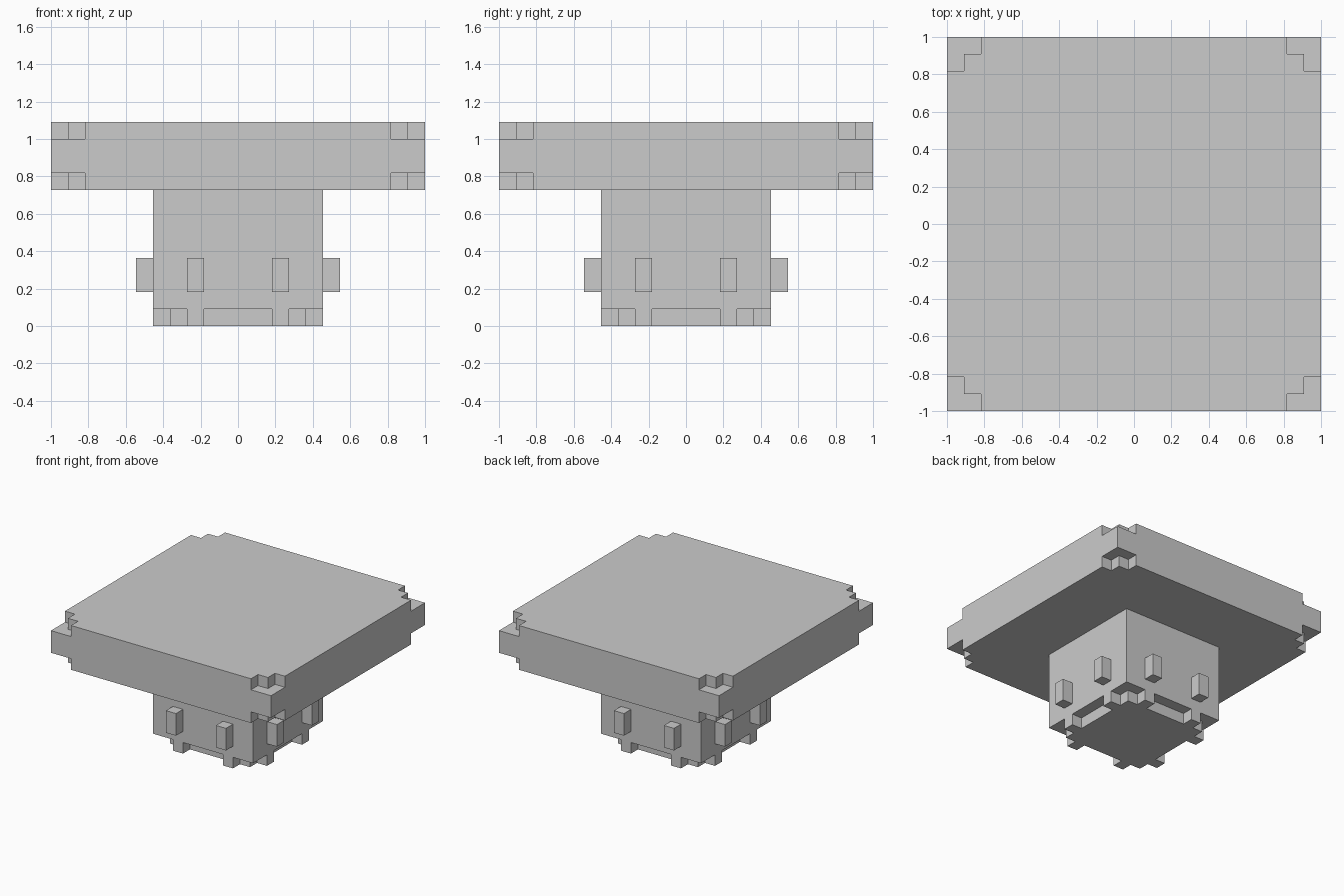
import bpy, bmesh

if "Cube" in bpy.data.objects:
    bpy.data.objects.remove(bpy.data.objects["Cube"])

U = 2 / 22  # one block of the grid


def prism(bm, profile, z0, z1):
    """Extrude a flat outline (in blocks) from z0 to z1."""
    face = bm.faces.new([bm.verts.new((x * U, y * U, z0 * U)) for x, y in profile])
    top = bmesh.ops.extrude_face_region(bm, geom=[face])["geom"]
    bmesh.ops.translate(bm, vec=(0, 0, (z1 - z0) * U),
                        verts=[v for v in top if isinstance(v, bmesh.types.BMVert)])


def rect(x0, x1, y0, y1):
    return [(x0, y0), (x1, y0), (x1, y1), (x0, y1)]


def make(name, prisms):
    bm = bmesh.new()
    for p in prisms:
        prism(bm, *p)
    bmesh.ops.recalc_face_normals(bm, faces=bm.faces)
    mesh = bpy.data.meshes.new(name)
    bm.to_mesh(mesh)
    bm.free()
    obj = bpy.data.objects.new(name, mesh)
    bpy.context.collection.objects.link(obj)
    return obj


def corner_steps(half, z0, z1):
    """Stepped notches for the four corners of a square block."""
    h, o = half, half + 0.5
    step = [(h - 2, o), (h - 2, h - 1), (h - 1, h - 1), (h - 1, h - 2), (o, h - 2), (o, o)]
    return [([(sx * x, sy * y) for x, y in step], z0, z1)
            for sx in (-1, 1) for sy in (-1, 1)]


def turned(profile):
    """The outline repeated on all four sides."""
    sides = []
    for _ in range(4):
        sides.append(profile)
        profile = [(-y, x) for x, y in profile]
    return sides


def carve(obj, prisms):
    cutter = make(obj.name + "_cutter", prisms)
    cutter.hide_render = True
    mod = obj.modifiers.new("notches", 'BOOLEAN')
    mod.operation = 'DIFFERENCE'
    mod.solver = 'EXACT'
    mod.object = cutter
    bpy.context.view_layer.objects.active = obj
    bpy.ops.object.modifier_apply(modifier=mod.name)
    bpy.data.objects.remove(cutter)


# Wide top slab, corners notched above and below
slab = make("top_slab", [(rect(-11, 11, -11, 11), 8, 12)])
carve(slab, corner_steps(11, 11, 12.5) + corner_steps(11, 7.5, 9))

# Square base with notched corners and a recess under each side
base = make("base", [(rect(-5, 5, -5, 5), 0, 8)])
recesses = [(p, -0.5, 1) for p in turned(rect(-2, 2, -5.5, -4))]
carve(base, corner_steps(5, -0.5, 1) + recesses)

# Pair of pegs on each side of the base
for i, side in enumerate(zip(turned(rect(-3, -2, -6, -5)), turned(rect(2, 3, -6, -5)))):
    make(f"side_pegs_{i + 1}", [(p, 2, 4) for p in side])
